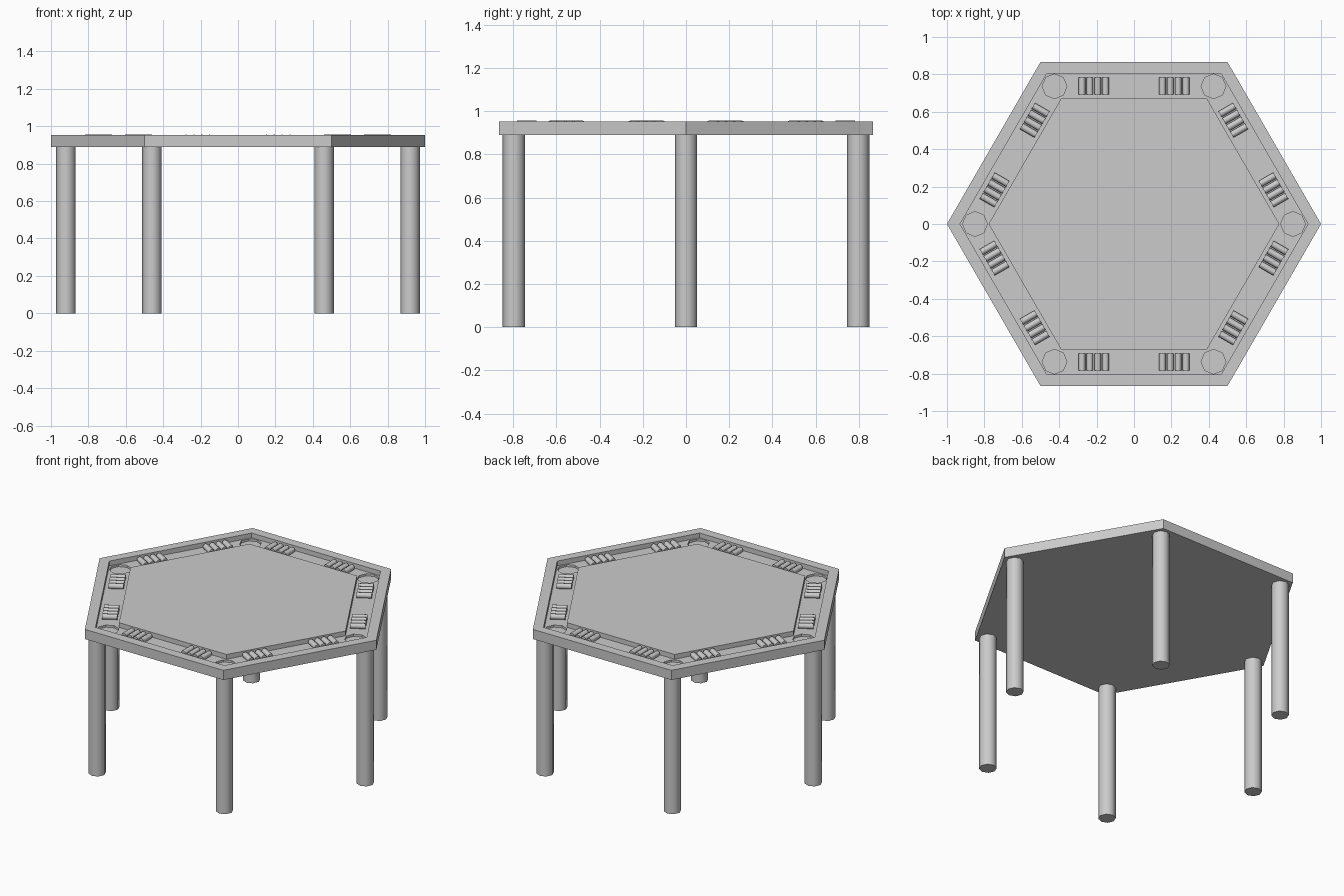
import bpy, bmesh
from math import radians, pi, cos, sin
from mathutils import Matrix, Vector

cube = bpy.data.objects.get("Cube")
if cube:
    bpy.data.objects.remove(cube, do_unlink=True)

grey = bpy.data.materials.new("plain grey")
grey.use_nodes = True
colour = (0.6, 0.6, 0.6, 1)
grey.diffuse_color = colour
grey.node_tree.nodes["Principled BSDF"].inputs["Base Color"].default_value = colour


def finish(name, bm, smooth=False):
    bmesh.ops.recalc_face_normals(bm, faces=bm.faces)
    mesh = bpy.data.meshes.new(name)
    bm.to_mesh(mesh)
    bm.free()
    mesh.materials.append(grey)
    obj = bpy.data.objects.new(name, mesh)
    bpy.context.collection.objects.link(obj)
    if smooth:
        bpy.ops.object.select_all(action='DESELECT')
        obj.select_set(True)
        bpy.context.view_layer.objects.active = obj
        bpy.ops.object.shade_smooth_by_angle(angle=radians(60))
    return obj


def add_cylinder(bm, radius, depth, matrix, sides=8):
    bmesh.ops.create_cone(bm, cap_ends=True, segments=sides, radius1=radius,
                          radius2=radius, depth=depth, matrix=matrix)


def corner(i, radius, z):
    a = i * pi / 3
    return Vector((radius * cos(a), radius * sin(a), z))


# Hexagonal top: outer rim, sunken tray and raised playing surface
bm = bmesh.new()
profile = [(1, 0.89), (1, 0.953), (0.93, 0.953), (0.93, 0.922),
           (0.777, 0.922), (0.777, 0.953)]
rings = [[bm.verts.new(corner(i, r, z)) for i in range(6)] for r, z in profile]
for low, high in zip(rings, rings[1:]):
    for i in range(6):
        j = (i + 1) % 6
        bm.faces.new((low[i], low[j], high[j], high[i]))
bm.faces.new(rings[0])
bm.faces.new(rings[-1])
top = finish("table_top", bm)

# Shallow cup holders cut into the tray corners
bm = bmesh.new()
for i in range(6):
    add_cylinder(bm, 0.066, 0.04, Matrix.Translation(corner(i, 0.85, 0.928)))
cutter = finish("cup_holder_cutter", bm)
cutter.hide_render = True
cutter.hide_set(True)
cut = top.modifiers.new("cup holders", 'BOOLEAN')
cut.operation = 'DIFFERENCE'
cut.solver = 'EXACT'
cut.object = cutter

# Legs under the corners
for i in range(6):
    bm = bmesh.new()
    add_cylinder(bm, 0.052, 0.89, Matrix.Translation(corner(i, 0.92, 0.445)))
    finish(f"leg_{i + 1}", bm, smooth=True)

# Racks of four chip stacks lying across the tray, two along each edge
for i in range(6):
    turn = Matrix.Rotation(i * pi / 3, 4, 'Z')
    for side in (-1, 1):
        bm = bmesh.new()
        for k in range(4):
            along = side * 0.215 + (k - 1.5) * 0.042
            place = Matrix.Translation((along, 0.737, 0.938))
            add_cylinder(bm, 0.018, 0.09,
                         turn @ place @ Matrix.Rotation(pi / 2, 4, 'X'))
        finish(f"chip_rack_{i + 1}_{'a' if side < 0 else 'b'}", bm, smooth=True)
